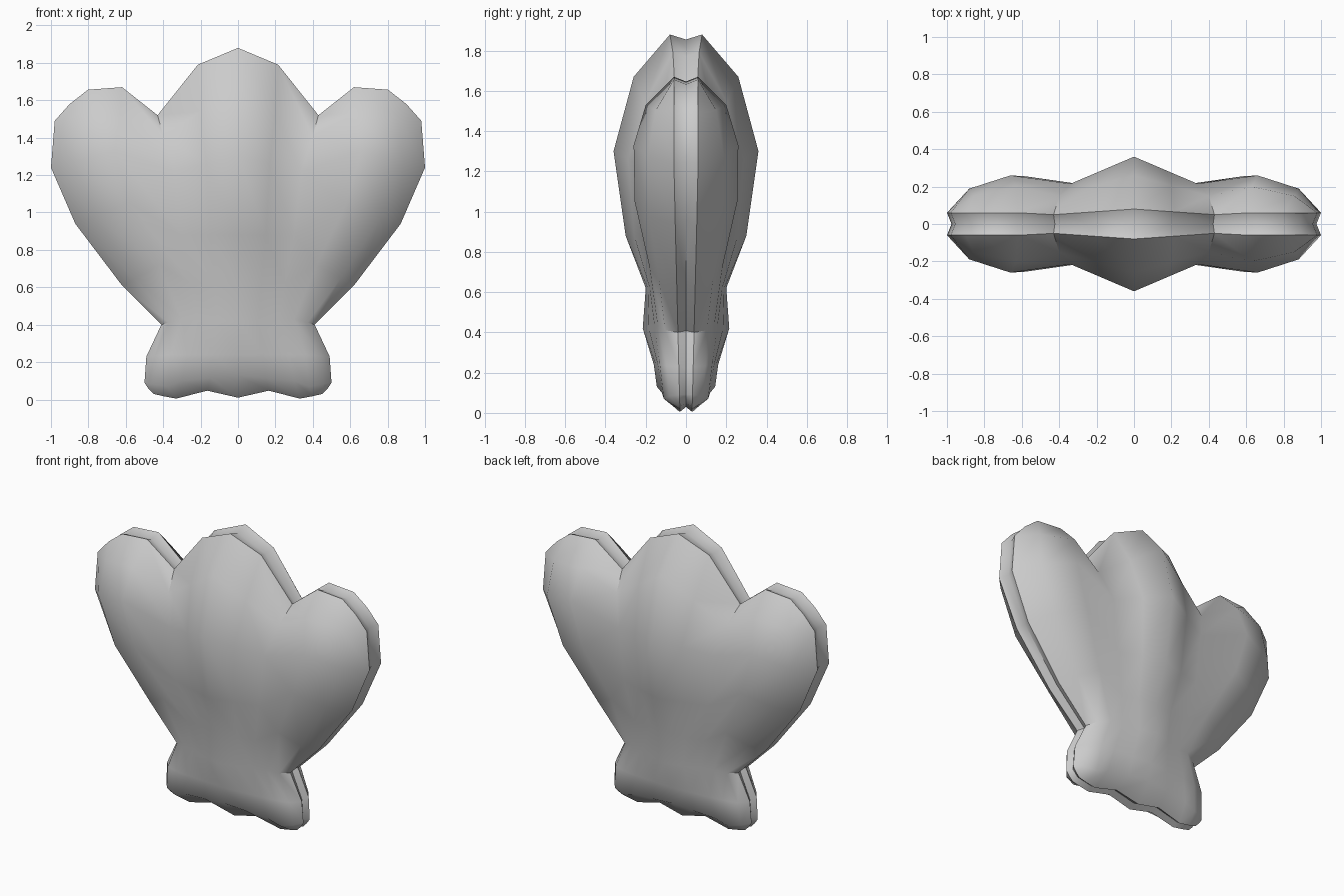
import bpy, bmesh, math
from mathutils import Vector

if "Cube" in bpy.data.objects:
    bpy.data.objects.remove(bpy.data.objects["Cube"])

# Key columns fan out from the centre to the rim; each runs top to bottom.
# Centre ridge (z, half thickness)
CENTRE = [(1.88, .08), (1.67, .26), (1.3, .36), (.88, .3), (.62, .2),
          (.42, .215), (.24, .16), (.13, .145), (.01, .04)]
# Valley and lobe crest (x, z, half thickness)
VALLEY = [(.43, 1.52, .05), (.4, 1.41, .15), (.34, 1.22, .215), (.3, .88, .215), (.25, .62, .18),
          (.22, .42, .155), (.27, .24, .14), (.3, .1, .12), (.33, .005, .03)]
CREST = [(.62, 1.67, .06), (.63, 1.53, .2), (.66, 1.33, .26), (.58, 1.05, .255), (.42, .72, .18),
         (.3, .43, .14), (.36, .24, .13), (.38, .07, .11), (.4, .018, .03)]
# Side rim (x, z)
EDGE = [(.9, 1.58), (.98, 1.49), (1, 1.24), (.87, .94), (.62, .61),
        (.41, .4), (.49, .23), (.5, .09), (.48, .06)]
GROOVE = 0.025


def between(a, b, t, power, top_lift, bottom_lift):
    """Column between two others, with its end points lifted to round the outline."""
    out = []
    for p, q in zip(a, b):
        x, z = (p[i] + (q[i] - p[i]) * t for i in (0, 1))
        out.append((x, z, p[2] + (q[2] - p[2]) * t ** power))
    for k, lift in ((0, top_lift), (-1, bottom_lift)):
        x, z, y = out[k]
        out[k] = (x, z + lift, y)
    return out


centre = [(0, z, y) for z, y in CENTRE]
edge = [(x, z, .03 + .03 * min(1, z / 1.2)) for x, z in EDGE]
half = [between(centre, VALLEY, .5, 1, .09, .04), VALLEY, CREST,
        between(CREST, edge, .65, 2.4, .045, -.015), edge]
mirrored = [[(-x, z, y) for x, z, y in col] for col in reversed(half)]
grid = mirrored + [centre] + half
n, rows = len(grid), len(CENTRE)

# Rim loop as grid indices
rim = ([(c, 0) for c in range(n)] + [(n - 1, r) for r in range(1, rows)]
       + [(c, rows - 1) for c in range(n - 2, -1, -1)] + [(0, r) for r in range(rows - 2, 0, -1)])

bm = bmesh.new()

# Groove line between the two shells: rim outline pulled inward
outline = [Vector(grid[c][r][:2]) for c, r in rim]
groove = []
for k, p in enumerate(outline):
    t = (outline[(k + 1) % len(outline)] - outline[k - 1]).normalized()
    q = p + Vector((t.y, -t.x)) * GROOVE
    groove.append(bm.verts.new((q.x, 0, q.y)))

# Front and back shells, each walled down to the groove
for side in (-1, 1):
    v = [[bm.verts.new((x, side * y, z)) for x, z, y in col] for col in grid]
    for c in range(n - 1):
        for r in range(rows - 1):
            bm.faces.new((v[c][r], v[c][r + 1], v[c + 1][r + 1], v[c + 1][r]))
    for k in range(len(rim)):
        m = (k + 1) % len(rim)
        a, b = (v[rim[j][0]][rim[j][1]] for j in (k, m))
        bm.faces.new((a, b, groove[m], groove[k]))

bmesh.ops.recalc_face_normals(bm, faces=bm.faces)
mesh = bpy.data.meshes.new("lobed_shell")
bm.to_mesh(mesh)
bm.free()
shell = bpy.data.objects.new("lobed_shell", mesh)
bpy.context.collection.objects.link(shell)
bpy.context.view_layer.objects.active = shell
shell.select_set(True)
bpy.ops.object.shade_smooth_by_angle(angle=math.radians(50))
